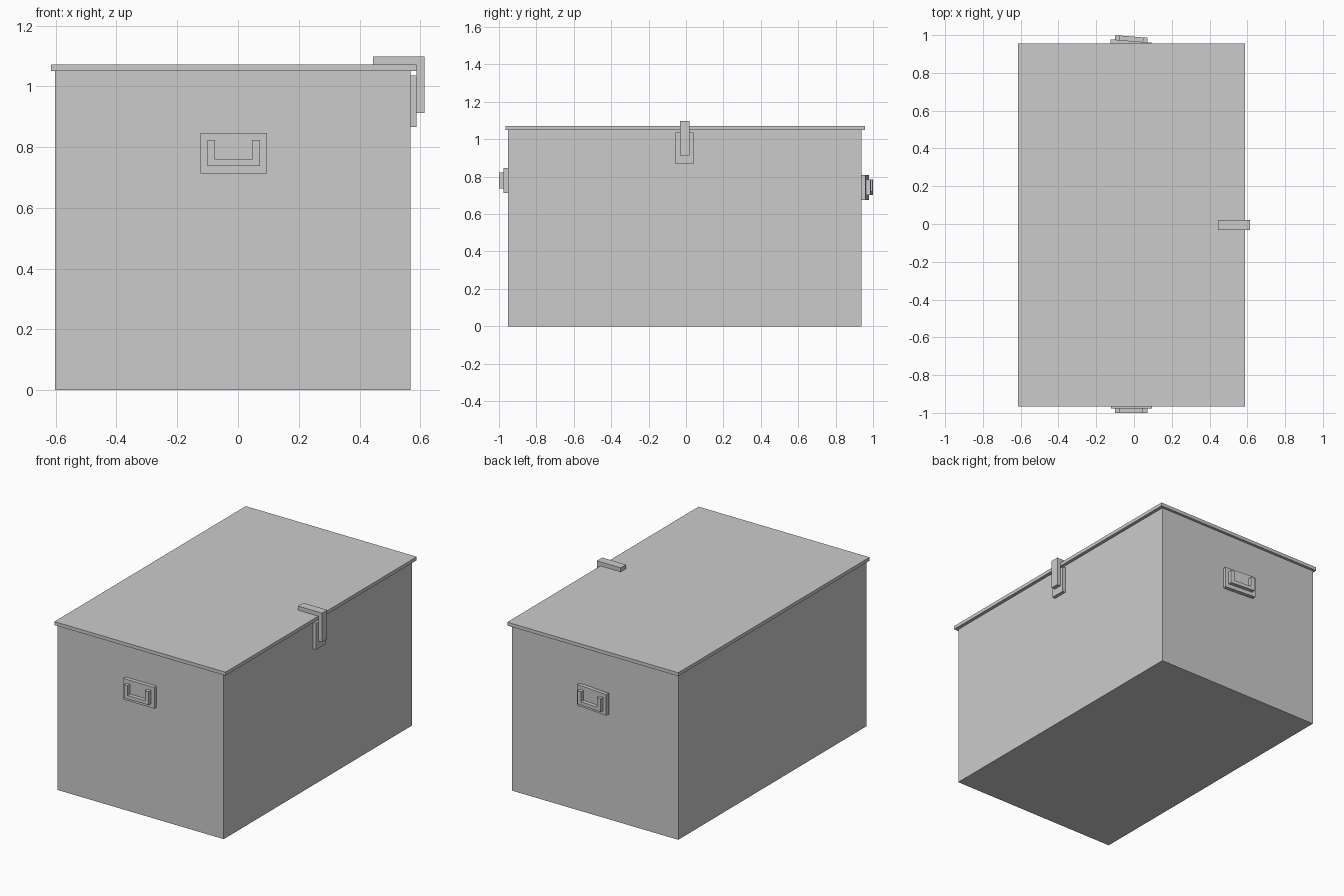
import bpy, bmesh
from mathutils import Matrix

if "Cube" in bpy.data.objects:
    bpy.data.objects.remove(bpy.data.objects["Cube"])


def extrude(name, outline, depth, matrix):
    """Extrude a 2D outline along local z, then place it with a matrix."""
    bm = bmesh.new()
    face = bm.faces.new([bm.verts.new((a, b, 0)) for a, b in outline])
    new = bmesh.ops.extrude_face_region(bm, geom=[face])["geom"]
    verts = [v for v in new if isinstance(v, bmesh.types.BMVert)]
    bmesh.ops.translate(bm, verts=verts, vec=(0, 0, depth))
    bm.transform(matrix)
    bmesh.ops.recalc_face_normals(bm, faces=bm.faces)
    mesh = bpy.data.meshes.new(name)
    bm.to_mesh(mesh)
    bm.free()
    obj = bpy.data.objects.new(name, mesh)
    bpy.context.collection.objects.link(obj)
    return obj


def box(name, x, y, z):
    outline = [(x[0], y[0]), (x[1], y[0]), (x[1], y[1]), (x[0], y[1])]
    return extrude(name, outline, z[1] - z[0], Matrix.Translation((0, 0, z[0])))


# Maps outline (a, b) to (x, z); extrusion runs along -y
UPRIGHT = Matrix.Rotation(1.5707963, 4, 'X')

# Chest body and overhanging lid
box("body", (-0.603, 0.567), (-0.953, 0.939), (0, 1.05))
box("lid", (-0.615, 0.588), (-0.966, 0.956), (1.05, 1.072))

# Latch plate on the right side and the L-shaped hasp folded over the lid
box("latch_plate", (0.567, 0.588), (-0.056, 0.04), (0.867, 1.036))
hasp = [(0.445, 1.072), (0.588, 1.072), (0.588, 0.913),
        (0.613, 0.913), (0.613, 1.098), (0.445, 1.098)]
extrude("latch_hasp", hasp, 0.053, Matrix.Translation((0, 0.02, 0)) @ UPRIGHT)

# Carrying handles: backing plate with a raised U, open at the top
PLATE = [(-0.109, -0.067), (0.109, -0.067), (0.109, 0.067), (-0.109, 0.067)]
GRIP = [(-0.086, -0.042), (0.086, -0.042), (0.086, 0.043), (0.06, 0.043),
        (0.06, -0.02), (-0.061, -0.02), (-0.061, 0.043), (-0.086, 0.043)]


def handle(name, location, turn):
    place = Matrix.Translation(location) @ Matrix.Rotation(turn, 4, 'Z') @ UPRIGHT
    extrude(name + "_plate", PLATE, 0.024, place)
    extrude(name + "_grip", GRIP, 0.024, place @ Matrix.Translation((0, 0, 0.024)))


handle("front_handle", (-0.014, -0.953, 0.78), 0)
handle("back_handle", (-0.017, 0.945, 0.743), 3.1415927 - 0.083)  # slightly askew
